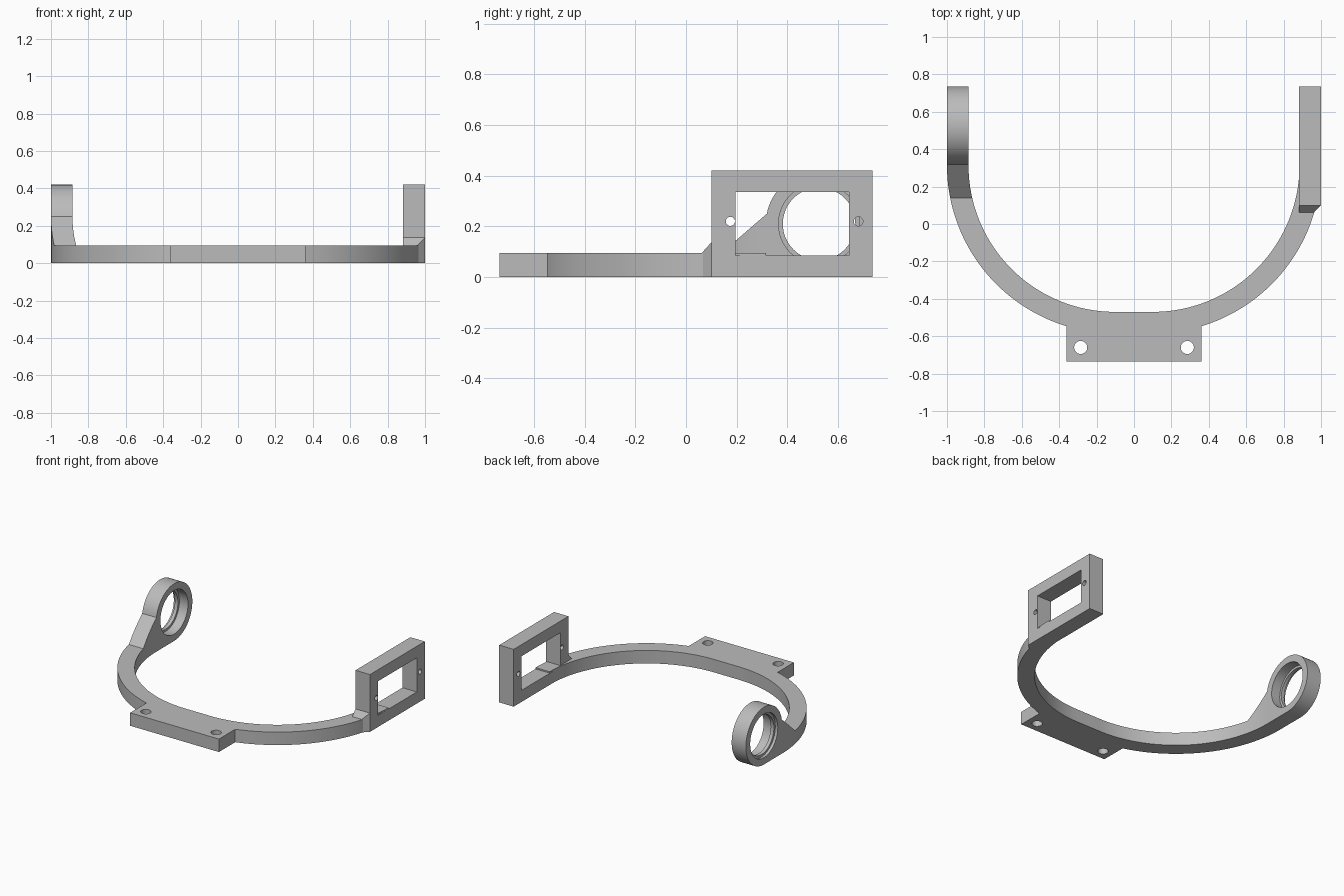
import bpy, bmesh
from math import sin, cos, radians, pi
from mathutils import Vector

cube = bpy.data.objects.get("Cube")
if cube:
    bpy.data.objects.remove(cube)

grey = bpy.data.materials.new("plain grey")
grey.use_nodes = True
colour = (0.5, 0.5, 0.5, 1)
grey.diffuse_color = colour
grey.node_tree.nodes["Principled BSDF"].inputs["Base Color"].default_value = colour

BASE = 0.095          # height of the bow
FLAT, CY = 0.1, 0.315  # arc centres sit at x = +-FLAT, y = CY
R_IN, R_OUT = 0.785, 0.9
BACK = 0.735
RING_Y, RING_Z, RING_R = 0.525, 0.21, 0.21


def prism(name, points, axis, lo, hi):
    """Extrude a 2D outline along x or z."""
    bm = bmesh.new()
    place = (lambda p: (lo, *p)) if axis == "x" else (lambda p: (*p, lo))
    face = bm.faces.new([bm.verts.new(place(p)) for p in points])
    step = Vector((hi - lo, 0, 0)) if axis == "x" else Vector((0, 0, hi - lo))
    out = bmesh.ops.extrude_face_region(bm, geom=[face])
    moved = [v for v in out["geom"] if isinstance(v, bmesh.types.BMVert)]
    bmesh.ops.translate(bm, vec=step, verts=moved)
    bmesh.ops.recalc_face_normals(bm, faces=bm.faces)
    mesh = bpy.data.meshes.new(name)
    bm.to_mesh(mesh)
    bm.free()
    mesh.materials.append(grey)
    ob = bpy.data.objects.new(name, mesh)
    bpy.context.collection.objects.link(ob)
    return ob


def arc(cx, cy, r, start, end, steps):
    angles = [radians(start + (end - start) * i / steps) for i in range(steps + 1)]
    return [(cx + r * cos(a), cy + r * sin(a)) for a in angles]


def circle(cx, cy, r, steps=48):
    return arc(cx, cy, r, 0, 360, steps)[:-1]


def rect(a0, b0, a1, b1):
    return [(a0, b0), (a1, b0), (a1, b1), (a0, b1)]


def combine(target, tool, operation):
    """Apply a boolean and discard the tool object."""
    tool.hide_render = True
    mod = target.modifiers.new("boolean", "BOOLEAN")
    mod.operation, mod.object, mod.solver = operation, tool, "EXACT"
    bpy.context.view_layer.objects.active = target
    bpy.ops.object.modifier_apply(modifier=mod.name)
    bpy.data.objects.remove(tool)


# Bow footprint with mounting tab
plate = 0.36
tab_angle = 270 - 16.8
outline = [(-FLAT - R_OUT, BACK)]
outline += arc(-FLAT, CY, R_OUT, 180, tab_angle, 40)
outline += [(-plate, -BACK), (plate, -BACK)]
outline += arc(FLAT, CY, R_OUT, 540 - tab_angle, 360, 40)
outline += arc(FLAT, CY, R_IN, 360, 270, 40)
outline += arc(-FLAT, CY, R_IN, 270, 180, 40)
outline += [(-FLAT - R_IN, BACK)]
bow = prism("bow", outline, "z", 0, 0.5)

# Side outline: low bow, ramp, round bearing eye
side = [(-1, -0.1), (-1, BASE), (0.14, BASE)]
side += arc(RING_Y, RING_Z, RING_R, 169, -90, 60) + [(RING_Y, -0.1)]
combine(bow, prism("side_cutter", side, "x", -1.2, 1.2), "INTERSECT")
combine(bow, prism("height_cutter", rect(0, -1, 1.2, 1), "z", BASE, 1), "DIFFERENCE")

# Bearing eye with a thin retaining lip
for r, lo, hi in ((0.143, -1.1, -0.8), (0.16, -0.955, -0.8), (0.16, -1.1, -0.98)):
    combine(bow, prism("eye_cutter", circle(RING_Y, RING_Z, r), "x", lo, hi), "DIFFERENCE")

# Tab screw holes
for x in (-0.285, 0.285):
    combine(bow, prism("tab_hole", circle(x, -0.66, 0.035, 32), "z", -0.1, 0.2), "DIFFERENCE")
bow.name = "bow_with_bearing_eye"

# Rectangular servo frame
frame = prism("servo_frame", rect(0.1, 0, BACK, 0.42), "x", 0.883, 1)
window = rect(0.195, 0.085, 0.643, 0.335)
combine(frame, prism("window", window, "x", 0.8, 1.1), "DIFFERENCE")
for y in (0.175, 0.68):
    combine(frame, prism("screw_hole", circle(y, 0.22, 0.018, 24), "x", 0.8, 1.1), "DIFFERENCE")

# Chamfered gusset between frame and bow
gusset = prism("frame_gusset", [(0.883, 0.062), (0.96, 0.062), (1, 0.1), (0.883, 0.1)], "z", 0, BASE)
for v in gusset.data.vertices:
    if v.co.z > 0.05 and v.co.y > 0.09:
        v.co.z += 0.042

for ob in (bow, frame, gusset):
    bpy.ops.object.select_all(action="DESELECT")
    ob.select_set(True)
    bpy.context.view_layer.objects.active = ob
    bpy.ops.object.shade_smooth_by_angle(angle=radians(25))
